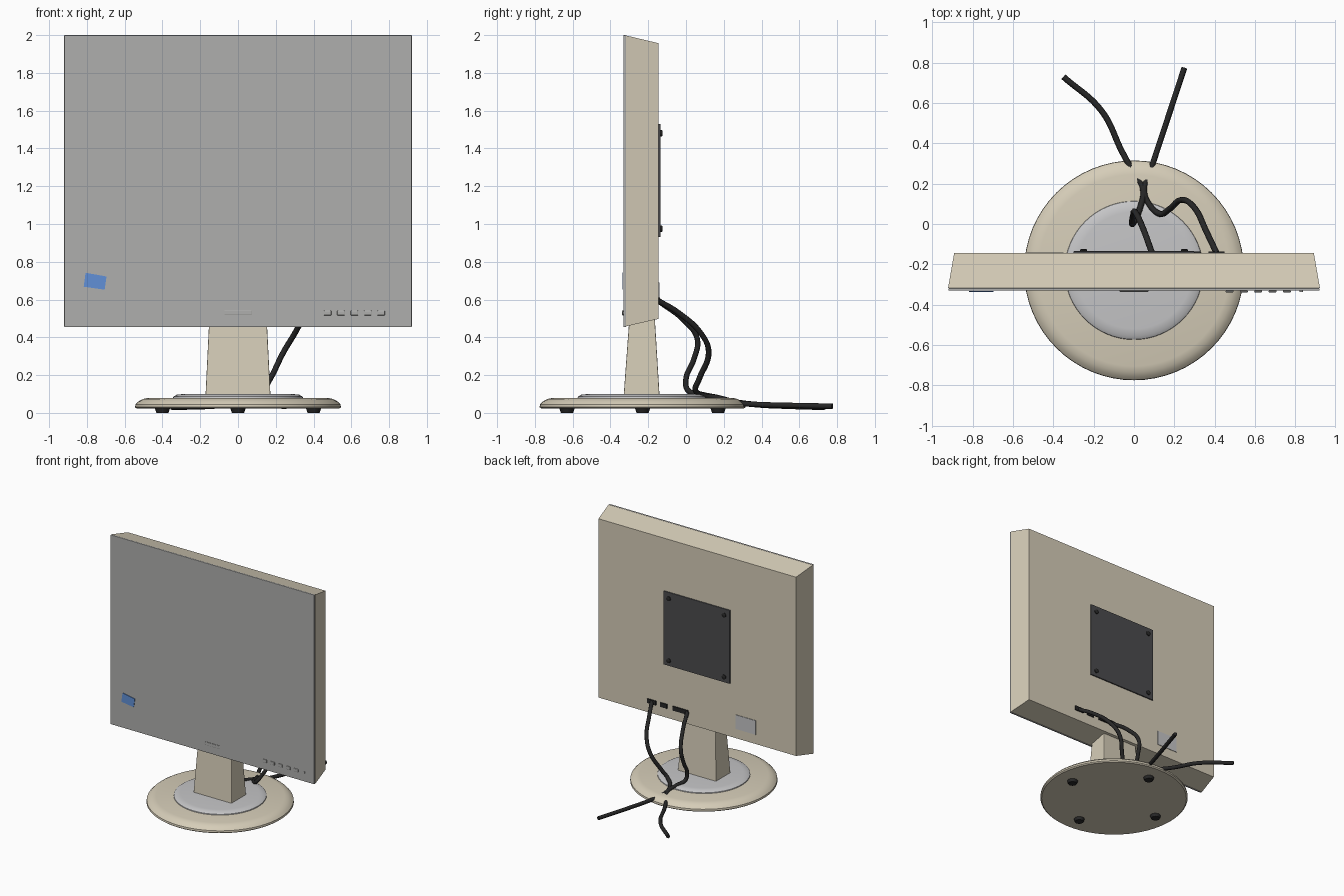
import bpy
import bmesh
import math
from mathutils import Vector

old = bpy.data.objects.get("Cube")
if old:
    bpy.data.objects.remove(old, do_unlink=True)


def material(name, rgb):
    m = bpy.data.materials.new(name)
    m.use_nodes = True
    m.diffuse_color = (*rgb, 1)
    m.node_tree.nodes["Principled BSDF"].inputs["Base Color"].default_value = (*rgb, 1)
    return m


BEIGE = material("beige plastic", (0.67, 0.61, 0.48))
GREY = material("screen grey", (0.43, 0.43, 0.42))
SILVER = material("light grey", (0.56, 0.56, 0.57))
CHARCOAL = material("charcoal", (0.07, 0.07, 0.075))
BLACK = material("black rubber", (0.02, 0.02, 0.02))
BLUE = material("sticker blue", (0.12, 0.28, 0.68))


def finish(name, bm, mat, smooth=False, bevel=0):
    bmesh.ops.recalc_face_normals(bm, faces=bm.faces)
    mesh = bpy.data.meshes.new(name)
    bm.to_mesh(mesh)
    bm.free()
    mesh.materials.append(mat)
    ob = bpy.data.objects.new(name, mesh)
    bpy.context.collection.objects.link(ob)
    if bevel:
        mod = ob.modifiers.new("soft edges", "BEVEL")
        mod.width, mod.segments = bevel, 2
    if smooth:
        bpy.ops.object.select_all(action="DESELECT")
        ob.select_set(True)
        bpy.context.view_layer.objects.active = ob
        bpy.ops.object.shade_smooth_by_angle(angle=math.radians(35))
    return ob


def loft(name, rings, mat, bevel=0):
    """Solid between two four-point rings."""
    bm = bmesh.new()
    a, b = [[bm.verts.new(p) for p in ring] for ring in rings]
    bm.faces.new(a)
    bm.faces.new(b)
    for i in range(4):
        j = (i + 1) % 4
        bm.faces.new((a[i], a[j], b[j], b[i]))
    return finish(name, bm, mat, bevel=bevel)


def upright(x0, x1, z0, z1, y):
    return [(x0, y, z0), (x1, y, z0), (x1, y, z1), (x0, y, z1)]


def level(hx, y0, y1, z):
    return [(-hx, y0, z), (hx, y0, z), (hx, y1, z), (-hx, y1, z)]


def box(name, x, y, z, mat, bevel=0):
    return loft(name, [upright(*x, *z, y[0]), upright(*x, *z, y[1])], mat, bevel)


def lathe(name, profile, centre, mat, steps=64):
    """Spin an (r, z) profile, listed from axis to axis, about the vertical."""
    bm = bmesh.new()
    vs = [bm.verts.new((r, 0, z)) for r, z in profile]
    es = [bm.edges.new(pair) for pair in zip(vs, vs[1:])]
    bmesh.ops.spin(bm, geom=vs + es, cent=(0, 0, 0), axis=(0, 0, 1),
                   angle=math.tau, steps=steps, use_duplicate=False)
    bmesh.ops.remove_doubles(bm, verts=bm.verts, dist=1e-4)
    ob = finish(name, bm, mat, smooth=True)
    ob.location = centre
    return ob


def cable(name, points, radius=0.015):
    curve = bpy.data.curves.new(name, "CURVE")
    curve.dimensions = "3D"
    curve.bevel_depth, curve.bevel_resolution = radius, 2
    curve.resolution_u, curve.use_fill_caps = 8, True
    spline = curve.splines.new("BEZIER")
    spline.bezier_points.add(len(points) - 1)
    for bp, co in zip(spline.bezier_points, points):
        bp.co = co
        bp.handle_left_type = bp.handle_right_type = "AUTO"
    curve.materials.append(BLACK)
    ob = bpy.data.objects.new(name, curve)
    bpy.context.collection.objects.link(ob)


# Display housing and front panel
loft("housing", [upright(-0.922, 0.922, 0.458, 1.998, -0.318),
                 upright(-0.892, 0.892, 0.498, 1.957, -0.145)], BEIGE)
box("front_panel", (-0.92, 0.92), (-0.331, -0.318), (0.455, 2.0), GREY, 0.003)

# Front controls, badge plate and sticker
for i in range(5):
    cx = 0.474 + 0.071 * i
    box(f"button_{i + 1}", (cx - 0.02, cx + 0.02), (-0.339, -0.33),
        (0.516, 0.542), GREY, 0.004)
lamp = lathe("power_lamp", [(0, 0), (0.009, 0), (0.009, 0.007), (0, 0.007)],
             (0.83, -0.33, 0.529), GREY, 16)
lamp.rotation_euler.x = math.pi / 2
box("badge_plate", (-0.072, 0.072), (-0.336, -0.33), (0.517, 0.543), GREY, 0.004)
note = [(-0.817, 0.668), (-0.706, 0.652), (-0.696, 0.722), (-0.807, 0.742)]
loft("sticker", [[(x, -0.333 - d, z) for x, z in note] for d in (0, 0.004)], BLUE)

# Rear mounting plate with screws
box("mount_plate", (-0.3, 0.3), (-0.147, -0.135), (0.93, 1.53), CHARCOAL, 0.004)
for sx in (-1, 1):
    for cz in (0.975, 1.48):
        screw = lathe("mount_screw", [(0, 0), (0.018, 0), (0.018, 0.008),
                                      (0.012, 0.012), (0, 0.012)],
                      (0.25 * sx, -0.136, cz), BLACK, 16)
        screw.rotation_euler.x = -math.pi / 2

# Rear label and sockets
box("rear_label", (-0.53, -0.35), (-0.147, -0.141), (0.575, 0.69), SILVER)
for name, x0, x1 in (("power_socket", 0.37, 0.45), ("audio_socket", 0.27, 0.33),
                     ("video_socket", 0.08, 0.22)):
    box(name, (x0, x1), (-0.147, -0.137), (0.575, 0.61), BLACK)

# Stand
loft("neck", [level(0.172, -0.33, -0.14, 0.09),
              level(0.152, -0.3, -0.165, 0.5)], BEIGE, 0.004)
CENTRE = Vector((0, -0.23, 0))
lathe("base", [(0, 0.022), (0.535, 0.022), (0.545, 0.03), (0.543, 0.045), (0.528, 0.06),
               (0.505, 0.073), (0.475, 0.08), (0, 0.08)], CENTRE, BEIGE)
lathe("base_disc", [(0, 0.075), (0.345, 0.075), (0.342, 0.086), (0.325, 0.096),
                    (0.29, 0.1), (0, 0.1)], CENTRE, SILVER)
for i in range(4):
    a = i * math.pi / 2
    lathe("foot", [(0, 0), (0.032, 0), (0.04, 0.024), (0, 0.024)],
          CENTRE + Vector((math.cos(a), math.sin(a), 0)) * 0.4, BLACK, 20)

# Cables hang behind the stand, pass through the base and trail away
cable("power_cable", [(0.41, -0.145, 0.593), (0.36, -0.04, 0.53), (0.3, 0.08, 0.42),
                      (0.24, 0.12, 0.32), (0.17, 0.07, 0.18), (0.13, 0.05, 0.12),
                      (0.08, 0.09, 0.092), (0.05, 0.17, 0.08), (0.08, 0.26, 0.055),
                      (0.1, 0.32, 0.048), (0.25, 0.775, 0.035)])
cable("video_cable", [(0.09, -0.145, 0.593), (0.04, -0.01, 0.49), (0.005, 0.06, 0.39),
                      (-0.005, 0.04, 0.28), (-0.01, 0.0, 0.18), (0.0, 0.01, 0.12),
                      (0.03, 0.08, 0.098), (0.045, 0.17, 0.08), (0.0, 0.25, 0.06),
                      (-0.06, 0.36, 0.045), (-0.16, 0.56, 0.035), (-0.35, 0.73, 0.03)])
